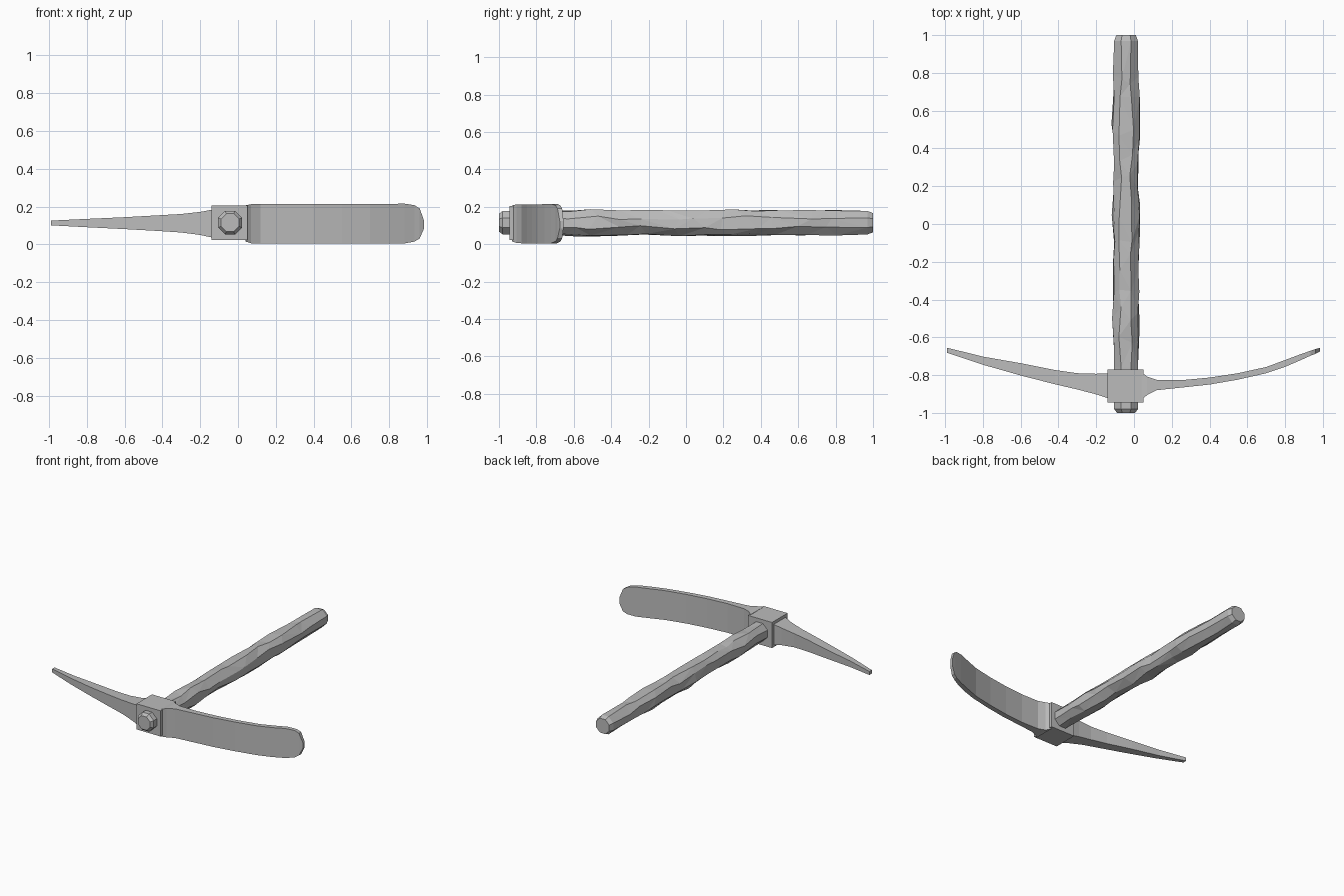
import bpy, bmesh, math, random

cube = bpy.data.objects.get("Cube")
if cube:
    bpy.data.objects.remove(cube, do_unlink=True)

random.seed(4)
grey = bpy.data.materials.new("plain_grey")
grey.use_nodes = True
colour = (0.5, 0.5, 0.5, 1)
grey.diffuse_color = colour
grey.node_tree.nodes["Principled BSDF"].inputs["Base Color"].default_value = colour


def loft(name, rings, triangles=False):
    """Skin a list of equal-length rings and cap both ends."""
    bm = bmesh.new()
    loops = [[bm.verts.new(p) for p in ring] for ring in rings]
    n = len(loops[0])
    for a, b in zip(loops, loops[1:]):
        for i in range(n):
            j = (i + 1) % n
            bm.faces.new((a[i], a[j], b[j], b[i]))
    bm.faces.new(loops[0])
    bm.faces.new(loops[-1])
    if triangles:
        bmesh.ops.triangulate(bm, faces=[f for f in bm.faces if len(f.verts) == 4],
                              quad_method='SHORT_EDGE')
    bmesh.ops.recalc_face_normals(bm, faces=bm.faces)
    mesh = bpy.data.meshes.new(name)
    bm.to_mesh(mesh)
    bm.free()
    mesh.materials.append(grey)
    obj = bpy.data.objects.new(name, mesh)
    bpy.context.collection.objects.link(obj)
    return obj


def box_rings(stations):
    """Rectangular sections: x, front y, back y, bottom z, top z."""
    return [[(x, f, b), (x, k, b), (x, k, t), (x, f, t)]
            for x, f, k, b, t in stations]


# Rough-hewn wooden handle, running through the head
sides = 8
stations = [(-1, .05), (-.98, .066), (-.94, .066), (-.76, .066)]
stations += [(-.62 + .14 * i, .070 + .004 * math.sin(i * 1.7)) for i in range(11)]
stations += [(.97, .066), (1, .054)]
rings = []
for k, (y, r) in enumerate(stations):
    rough = 3 < k < len(stations) - 2
    ring = []
    for i in range(sides):
        a = math.tau * (i + .5) / sides + (random.uniform(-.16, .16) if rough else 0)
        rr = r * (random.uniform(.95, 1.11) if rough else 1.03)
        dy = random.uniform(-.045, .045) if rough else 0
        ring.append((-.042 + rr * math.cos(a), y + dy, .115 + rr * math.sin(a)))
    rings.append(ring)
loft("handle", rings, True)

# Square socket around the handle
loft("head_socket", box_rings([(-.14, -.945, -.77, .022, .205),
                               (.05, -.945, -.77, .022, .205)]))

# Tapering curved pick
loft("pick_spike", box_rings([
    (-.13, -.925, -.79, .035, .185), (-.2, -.902, -.793, .05, .172),
    (-.3, -.876, -.79, .063, .161), (-.42, -.848, -.773, .071, .154),
    (-.6, -.802, -.737, .081, .144), (-.8, -.745, -.702, .091, .135),
    (-.99, -.682, -.655, .101, .126)]))

# Broad curved blade with a rounded end
loft("adze_blade", box_rings([
    (.04, -.93, -.785, .015, .207), (.07, -.905, -.808, .006, .213),
    (.12, -.88, -.825, .005, .213), (.25, -.866, -.827, .005, .213),
    (.4, -.85, -.813, .005, .213), (.55, -.824, -.79, .005, .213),
    (.7, -.79, -.757, .004, .213), (.8, -.756, -.72, .004, .214),
    (.88, -.722, -.69, .005, .216), (.935, -.697, -.671, .015, .207),
    (.962, -.687, -.662, .032, .19), (.985, -.675, -.655, .085, .125)]))
